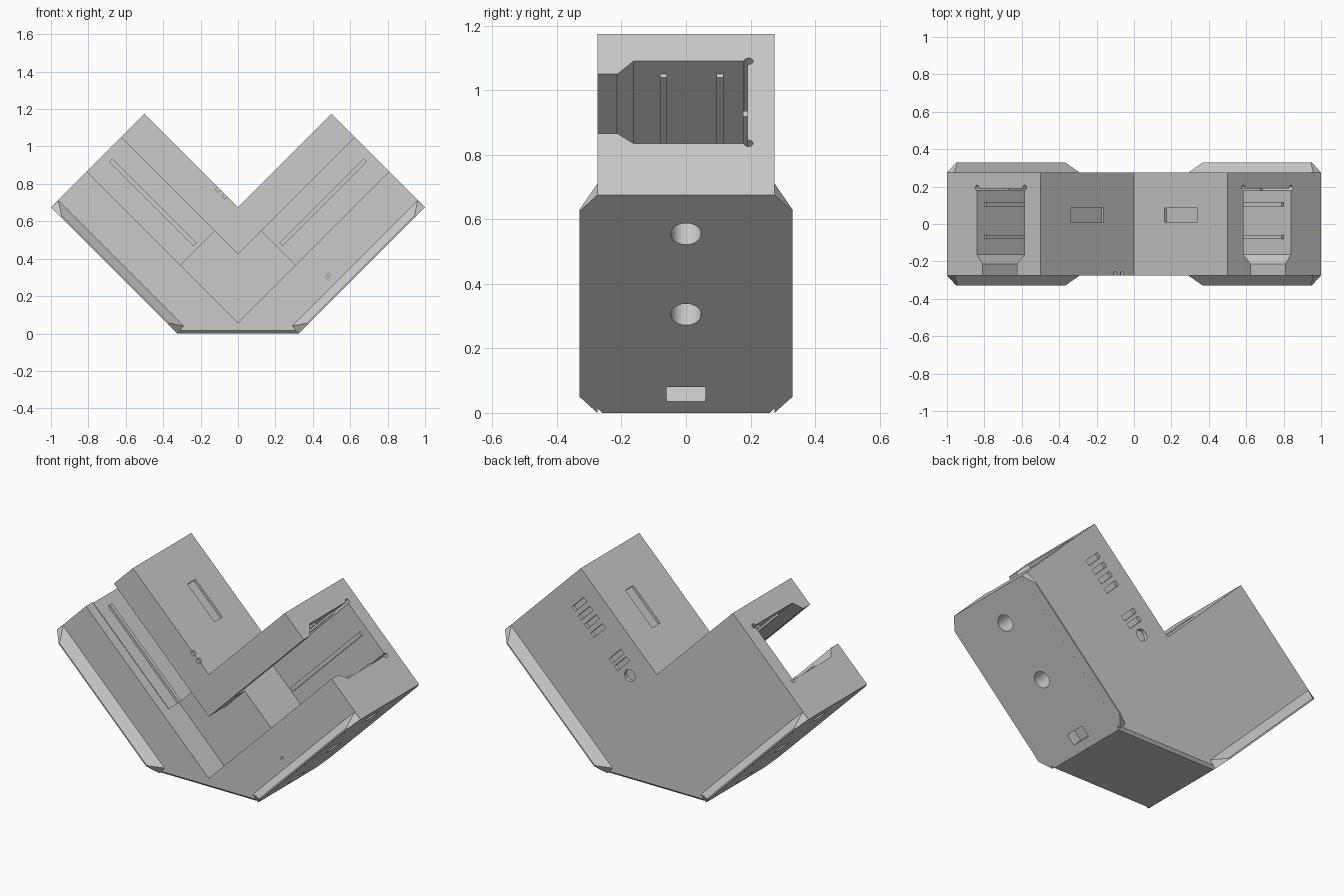
import bpy, bmesh, math
from mathutils import Vector

cube = bpy.data.objects.get("Cube")
if cube:
    bpy.data.objects.remove(cube, do_unlink=True)

R2 = math.sqrt(2)
CORNER_Z = 0.675    # height of the inner corner
ARM = 0.707         # arm length and thickness
HALF = 0.275        # half depth of the body

grey = bpy.data.materials.new("light grey")
grey.diffuse_color = (0.6, 0.6, 0.6, 1)
grey.use_nodes = True
grey.node_tree.nodes["Principled BSDF"].inputs["Base Color"].default_value = (0.6, 0.6, 0.6, 1)


def arm_point(side, u, y, n):
    """u runs up the arm, n runs from its inner to its outer face."""
    return Vector((side * (u + n) / R2, y, CORNER_Z + (u - n) / R2))


def loft(name, ring_a, ring_b):
    """Closed solid between two rings of equal length."""
    bm = bmesh.new()
    a = [bm.verts.new(p) for p in ring_a]
    b = [bm.verts.new(p) for p in ring_b]
    bm.faces.new(a)
    bm.faces.new(b[::-1])
    for i in range(len(a)):
        j = (i + 1) % len(a)
        bm.faces.new((a[i], b[i], b[j], a[j]))
    bmesh.ops.recalc_face_normals(bm, faces=bm.faces[:])
    mesh = bpy.data.meshes.new(name)
    bm.to_mesh(mesh)
    bm.free()
    mesh.materials.append(grey)
    obj = bpy.data.objects.new(name, mesh)
    bpy.context.collection.objects.link(obj)
    return obj


def along_arm(name, side, profile, u0, u1):
    """Profile of (n, y) points drawn along the arm."""
    return loft(name, *[[arm_point(side, u, y, n) for n, y in profile] for u in (u0, u1)])


def box(name, side, u0, u1, y0, y1, n0, n1):
    return along_arm(name, side, [(n0, y0), (n1, y0), (n1, y1), (n0, y1)], u0, u1)


def circle(a, b, r, count=32):
    """Circle points, turned half a step so none lies on an axis."""
    return [(a + r * math.cos(2 * math.pi * (i + 0.5) / count),
             b + r * math.sin(2 * math.pi * (i + 0.5) / count)) for i in range(count)]


def measure(mesh):
    """Volume, and whether the mesh is closed."""
    bm = bmesh.new()
    bm.from_mesh(mesh)
    result = bm.calc_volume(), all(e.is_manifold for e in bm.edges)
    bm.free()
    return result


def cut(target, cutter):
    """Subtract the cutter, with a second solver if the first result is unsound."""
    cutter.hide_render = True
    before = measure(target.data)[0]
    least = before - measure(cutter.data)[0]
    for solver in ('MANIFOLD', 'EXACT'):
        mod = target.modifiers.new("cut", 'BOOLEAN')
        mod.operation = 'DIFFERENCE'
        mod.solver = solver
        mod.object = cutter
        graph = bpy.context.evaluated_depsgraph_get()
        mesh = bpy.data.meshes.new_from_object(target.evaluated_get(graph))
        target.modifiers.clear()
        volume, closed = measure(mesh)
        changed = len(mesh.vertices) != len(target.data.vertices)
        if closed and changed and least - 1e-4 < volume < before + 1e-4:
            target.data = mesh
            break
    bpy.data.objects.remove(cutter, do_unlink=True)


# Body: V-shaped block with a flat foot
outline = [(0, 0.675), (0.5, 1.175), (1, 0.675), (0.325, 0),
           (-0.325, 0), (-1, 0.675), (-0.5, 1.175)]
body = loft("body", *[[Vector((x, y, z)) for x, z in outline] for y in (-HALF, HALF)])

# Small bevel along the front and back edges of the foot
bm = bmesh.new()
bm.from_mesh(body.data)
foot = [e for e in bm.edges if all(v.co.z < 0.001 for v in e.verts)
        and abs(e.verts[0].co.y - e.verts[1].co.y) < 0.001]
bmesh.ops.bevel(bm, geom=foot, offset=0.015, segments=1, affect='EDGES')
bm.to_mesh(body.data)
bm.free()

# Shallow V-shaped channel through both arms, open at the front
channel = [(1, 0.75, 0.177), (1, 0.75, 0.437), (1, -0.437, 0.437),
           (-1, 0.75, 0.437), (-1, 0.75, 0.177), (1, -0.177, 0.177)]
cut(body, loft("channel_cutter", *[[arm_point(s, u, y, n) for s, u, n in channel]
                                   for y in (-0.3, -0.115)]))

pocket = [(0.12, 0.19), (0.48, 0.19), (0.48, -0.163),
          (0.436, -0.214), (0.178, -0.214), (0.12, -0.163)]

for side in (1, -1):
    # Deep pocket behind the channel, open at the arm end
    cut(body, along_arm("pocket_cutter", side, pocket, 0, 0.75))
    # Relief grooves in the pocket corners
    for n in (0.12, 0.48):
        cut(body, along_arm("relief_cutter", side, circle(n, 0.194, 0.014, 16), 0.004, 0.76))
    # Blind screw holes and latch recess in the outer face
    for u in (0.537, 0.184):
        rings = [[arm_point(side, a, y, n) for a, y in circle(u, 0, 0.047)]
                 for n in (0.56, 0.75)]
        cut(body, loft("hole_cutter", *rings))
    cut(body, box("latch_cutter", side, -0.197, -0.133, -0.06, 0.06, 0.64, 0.75))
    # Shallow label recess in the inner face
    cut(body, box("label_cutter", side, 0.23, 0.48, 0.01, 0.085, -0.05, 0.016))

# Notches on the front edge of the right-hand arm
for u in (0.143, 0.092):
    cut(body, box("notch_cutter", -1, u - 0.011, u + 0.011, -0.3, -0.257, -0.05, 0.018))
# Tiny mark on the front of the other arm
cut(body, box("mark_cutter", 1, 0.07, 0.09, -0.3, -0.262, 0.594, 0.606))

# Vents, two bars and a round recess on the back
for u in [0.386 + 0.058 * i for i in range(4)] + [0.215, 0.165]:
    cut(body, box("vent_cutter", 1, u - 0.015, u + 0.015, 0.255, 0.3, 0.105, 0.215))
rings = [[arm_point(1, u, y, n) for u, n in circle(0.088, 0.163, 0.035)]
         for y in (0.255, 0.3)]
cut(body, loft("button_cutter", *rings))

for side, label in ((1, "left"), (-1, "right")):
    # Thin ribs on the pocket walls and floor
    for y in (-0.07, 0.105):
        box(label + "_inner_rib", side, 0, 0.65, y - 0.011, y + 0.011, 0.118, 0.135)
        box(label + "_outer_rib", side, 0, 0.65, y - 0.011, y + 0.011, 0.465, 0.482)
    box(label + "_floor_rib", side, 0.02, 0.66, 0.177, 0.192, 0.292, 0.316)
    # Tapered flanges along the outer face, front and back
    for face, place in ((-1, "front"), (1, "back")):
        base = [(-0.243, 0.654), (0.704, 0.654), (0.707, ARM), (-0.247, ARM)]
        lip = [(-0.177, 0.699), (0.636, 0.699), (0.636, ARM), (-0.177, ARM)]
        loft(label + "_" + place + "_flange",
             [arm_point(side, u, face * HALF, n) for u, n in base],
             [arm_point(side, u, face * 0.33, n) for u, n in lip])
